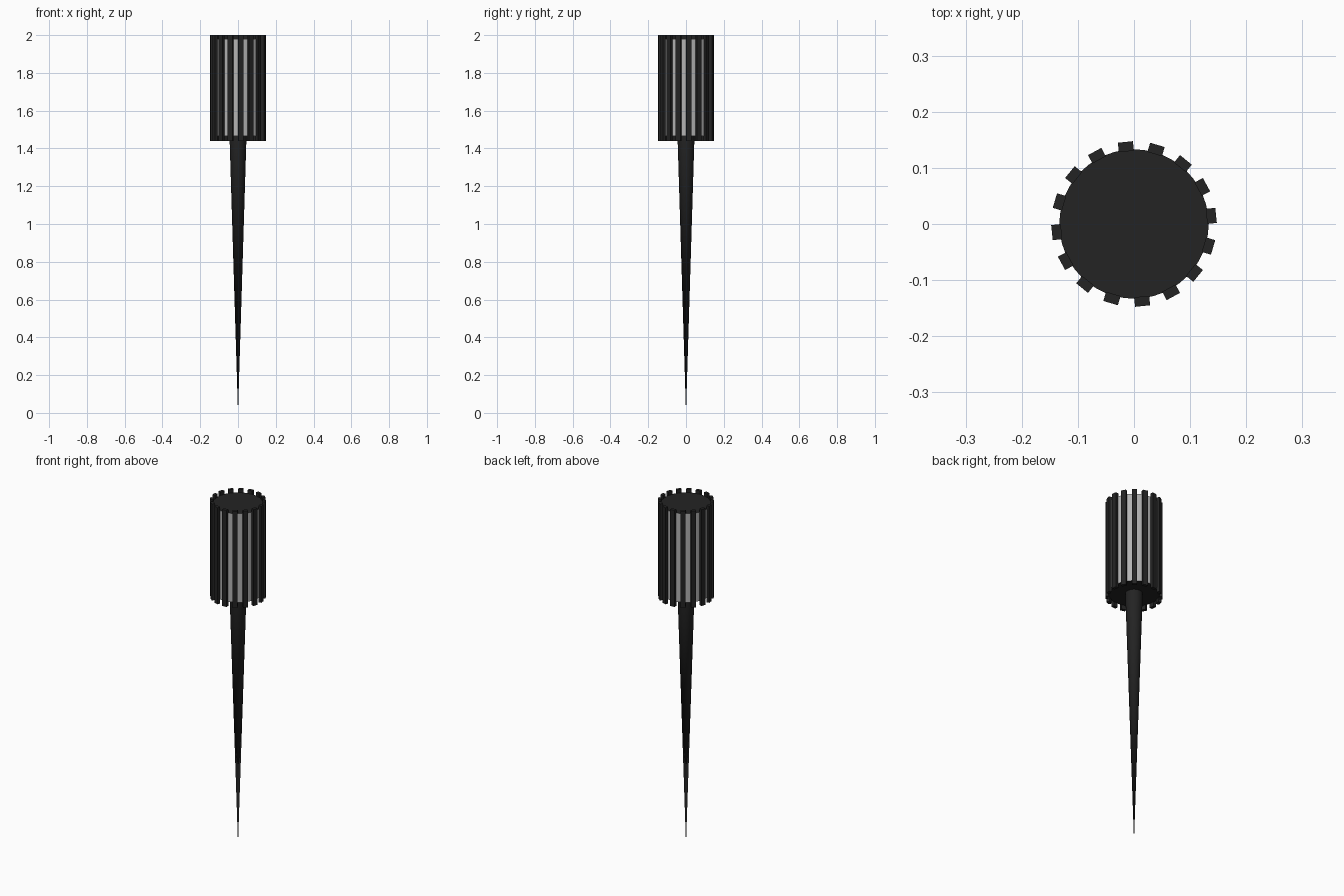
import bpy
import math
from mathutils import Matrix

if "Cube" in bpy.data.objects:
    bpy.data.objects.remove(bpy.data.objects["Cube"])


def material(name, rgb):
    m = bpy.data.materials.new(name)
    m.diffuse_color = (*rgb, 1)
    m.use_nodes = True
    m.node_tree.nodes["Principled BSDF"].inputs["Base Color"].default_value = m.diffuse_color
    return m


DARK = material("dark_charcoal", (0.017, 0.017, 0.017))
GREY = material("light_grey", (0.45, 0.45, 0.45))


def finish(name, *mats):
    ob = bpy.context.object
    ob.name = name
    for m in mats:
        ob.data.materials.append(m)
    return ob


def smooth():
    bpy.ops.object.shade_smooth_by_angle(angle=math.radians(40))


# tapered ground spike, point at z = 0
bpy.ops.mesh.primitive_cone_add(vertices=24, radius1=0.0, radius2=0.045,
                                depth=1.465, location=(0, 0, 1.465 / 2))
finish("ground_spike", DARK)
smooth()

# cylindrical lens with dark end caps
bpy.ops.mesh.primitive_cylinder_add(vertices=48, radius=0.133, depth=0.515,
                                    location=(0, 0, 1.7225))
lens = finish("lens_drum", GREY, DARK)
for p in lens.data.polygons:
    p.material_index = 1 if abs(p.normal.z) > 0.5 else 0
smooth()

# ring of sixteen upright ribs, slightly taller than the drum
RIBS = 16
for i in range(RIBS):
    a = math.radians(6) + i * math.tau / RIBS
    bpy.ops.mesh.primitive_cube_add(size=1)
    rib = finish(f"rib_{i + 1}", DARK)
    rib.data.transform(Matrix.Rotation(a, 4, 'Z')
                       @ Matrix.Translation((0.1385, 0, 1.72))
                       @ Matrix.Diagonal((0.017, 0.027, 0.56, 1)))
